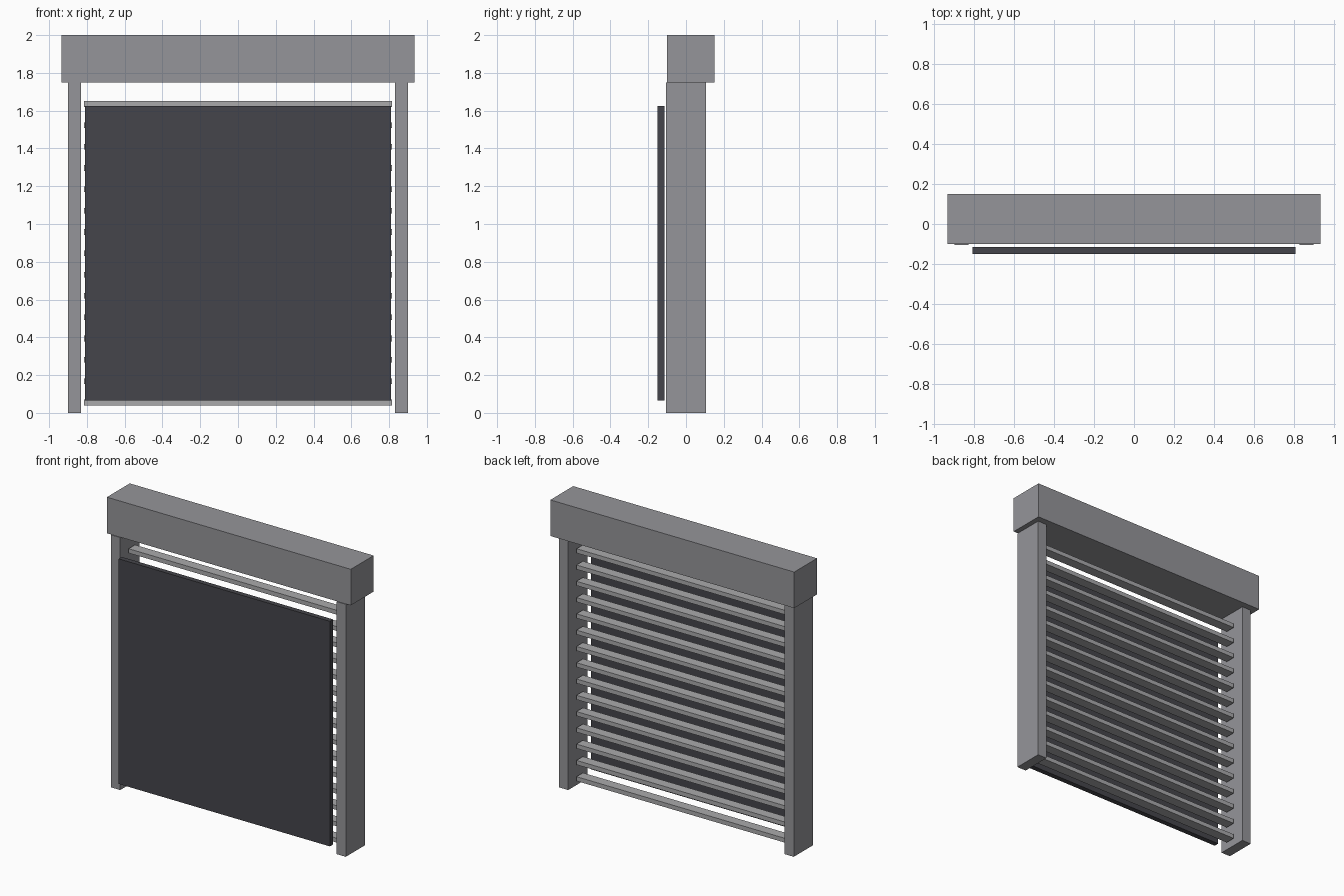
import bpy

if "Cube" in bpy.data.objects:
    bpy.data.objects.remove(bpy.data.objects["Cube"])


def material(name, rgb):
    m = bpy.data.materials.new(name)
    m.diffuse_color = (*rgb, 1.0)
    m.use_nodes = True
    m.node_tree.nodes["Principled BSDF"].inputs["Base Color"].default_value = m.diffuse_color
    return m


def box(name, x, y, z, mat):
    """Box from (min, max) ranges on each axis."""
    lo, hi = zip(x, y, z)
    bpy.ops.mesh.primitive_cube_add(size=1, location=[(a + b) / 2 for a, b in zip(lo, hi)])
    ob = bpy.context.object
    ob.name = name
    ob.scale = [b - a for a, b in zip(lo, hi)]
    bpy.ops.object.transform_apply(location=False, rotation=False, scale=True)
    ob.data.materials.append(mat)
    return ob


frame_grey = material("frame_grey", (0.30, 0.30, 0.32))
slat_grey = material("slat_grey", (0.40, 0.40, 0.41))
panel_dark = material("panel_dark", (0.06, 0.06, 0.07))

# Roller housing across the top
box("top_housing", (-0.935, 0.935), (-0.10, 0.15), (1.75, 2.0), frame_grey)

# Side guide posts
for side, label in ((-1, "left"), (1, "right")):
    box(f"{label}_post", sorted((side * 0.83, side * 0.90)), (-0.105, 0.105), (0, 1.75), frame_grey)

# Evenly spaced horizontal slats
COUNT, HEIGHT, BOTTOM, TOP = 15, 0.03, 0.04, 1.65
step = (TOP - HEIGHT - BOTTOM) / (COUNT - 1)
for i in range(COUNT):
    z = BOTTOM + i * step
    box(f"slat_{i + 1:02d}", (-0.815, 0.815), (-0.035, 0.035), (z, z + HEIGHT), slat_grey)

# Dark panel in front of the slats
box("front_panel", (-0.81, 0.81), (-0.15, -0.115), (0.065, 1.625), panel_dark)
